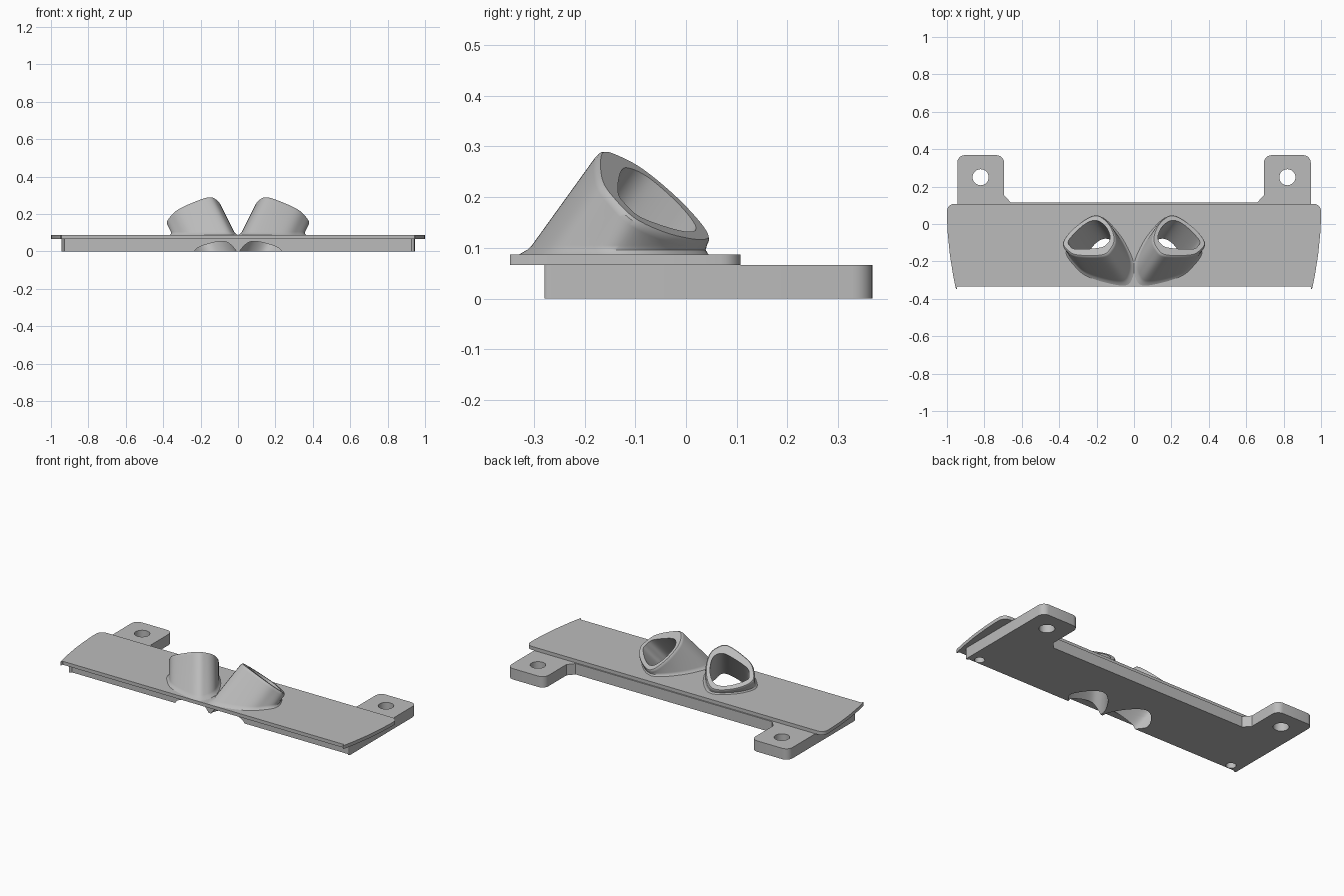
import bpy, bmesh, math
from mathutils import Vector

cube = bpy.data.objects.get("Cube")
if cube:
    bpy.data.objects.remove(cube, do_unlink=True)

grey = bpy.data.materials.new("plain grey")
grey.use_nodes = True
COLOUR = (0.5, 0.5, 0.5, 1)
grey.diffuse_color = COLOUR
grey.node_tree.nodes["Principled BSDF"].inputs["Base Color"].default_value = COLOUR

SEAM, TOP = 0.066, 0.087          # plate heights
AXIS = Vector((0.5, 0.72, 1))     # lean of the left spout
CENTRE = Vector((0.23, -0.07))    # middle of the spout mouth


def loft(name, rings, closed=False):
    """Skin a list of equal rings; cap the ends or join them in a loop."""
    bm = bmesh.new()
    loops = [[bm.verts.new(p) for p in ring] for ring in rings]
    n = len(loops[0])
    pairs = list(zip(loops, loops[1:])) + ([(loops[-1], loops[0])] if closed else [])
    for a, b in pairs:
        for i in range(n):
            j = (i + 1) % n
            bm.faces.new((a[i], a[j], b[j], b[i]))
    if not closed:
        bm.faces.new(loops[0])
        bm.faces.new(loops[-1])
    bmesh.ops.recalc_face_normals(bm, faces=bm.faces)
    mesh = bpy.data.meshes.new(name)
    bm.to_mesh(mesh)
    bm.free()
    mesh.materials.append(grey)
    obj = bpy.data.objects.new(name, mesh)
    bpy.context.collection.objects.link(obj)
    return obj


def prism(name, outline, z0, z1):
    return loft(name, [[(x, y, z) for x, y in outline] for z in (z0, z1)])


def rounded(corners, steps=6):
    """Half outline of (x, y, radius) corners, rounded and mirrored in x."""
    half = []
    for i, (x, y, r) in enumerate(corners):
        p = Vector((x, y))
        if r == 0:
            half.append(p)
            continue
        a = p + (Vector(corners[i - 1][:2]) - p).normalized() * r
        b = p + (Vector(corners[i + 1][:2]) - p).normalized() * r
        for k in range(steps + 1):
            t = k / steps
            s = 1 - t
            ha, hb = a.lerp(p, 0.55), b.lerp(p, 0.55)
            half.append(a * s**3 + ha * 3 * s * s * t + hb * 3 * s * t * t + b * t**3)
    return half + [Vector((-p.x, p.y)) for p in reversed(half)]


def smooth_loop(points, steps=8):
    """Closed smooth curve through the points."""
    pts = [Vector(p) for p in points]
    n, out = len(pts), []
    for i in range(n):
        a, b, c, d = (pts[(i + k) % n] for k in (-1, 0, 1, 2))
        for k in range(steps):
            t = k / steps
            out.append(0.5 * (2 * b + (c - a) * t + (2 * a - 5 * b + 4 * c - d) * t * t
                              + (3 * b - a - 3 * c + d) * t**3))
    return out


def circle(x, y, r, n=32):
    return [(x + r * math.cos(math.tau * i / n), y + r * math.sin(math.tau * i / n))
            for i in range(n)]


def cut(obj, cutter):
    mod = obj.modifiers.new("cut", 'BOOLEAN')
    mod.operation, mod.solver, mod.object = 'DIFFERENCE', 'EXACT', cutter
    bpy.context.view_layer.objects.active = obj
    bpy.ops.object.modifier_apply(modifier=mod.name)


# Spout mouth outlines, seen from above
outer = smooth_loop([(.383, -.096), (.32, -.016), (.209, .05), (.133, .005), (.1, -.075),
                     (.12, -.134), (.17, -.17), (.305, -.17), (.36, -.143)])
inner = smooth_loop([(.348, -.085), (.275, -.01), (.209, .02), (.155, -.01), (.128, -.07),
                     (.15, -.112), (.2, -.129), (.31, -.134), (.342, -.117)])


def mouth(outline, scale=1, lift=0):
    """Ring on the slanted mouth plane, shifted along the spout."""
    ring = []
    for p in outline:
        q = CENTRE + (p - CENTRE) * scale
        z = 0.295 - 0.4 * (q.x - 0.16) - 0.72 * (q.y + 0.17)
        ring.append(Vector((q.x, q.y, z)) + AXIS * lift)
    return ring


def slide(outline, z, grow=1):
    """Ring slid down the spout to a level height."""
    ring = [p + AXIS * (z - p.z) for p in mouth(outline)]
    mid = sum(ring, Vector()) / len(ring)
    return [mid + (p - mid) * grow for p in ring]


def mirrored(rings, side):
    return [[(p.x * side, p.y, p.z) for p in ring] for ring in rings]


# Plates
base = prism("mounting_base", rounded([
    (0.945, -0.295, 0.03), (0.945, 0.368, 0.04), (0.695, 0.368, 0.04),
    (0.695, 0.155, 0), (0.66, 0.116, 0)]), 0, SEAM)
cover = prism("cover_plate", rounded([
    (0.948, -0.368, 0.035), (0.968, -0.27, 0), (0.985, -0.16, 0), (0.996, -0.05, 0),
    (1, 0.03, 0), (1, 0.108, 0.04), (0.9, 0.108, 0)]), SEAM, TOP)

cutters = []
spouts = []
for side, label in ((1, "left"), (-1, "right")):
    # Leaning spout: flared foot, wall, rounded lip, inside wall
    rings = [slide(outer, TOP - 0.002, 1.1), slide(outer, TOP + 0.003, 1.06),
             slide(outer, TOP + 0.009, 1.02), slide(outer, TOP + 0.018),
             mouth(outer, 1, -0.012), mouth(outer, 0.985, -0.004), mouth(outer, 0.95),
             mouth(inner), slide(inner, TOP - 0.002)]
    spouts.append(loft(label + "_spout", mirrored(rings, side), closed=True))

    # Bore through both plates
    bore = loft("bore_cutter", mirrored([slide(inner, -0.05), slide(inner, TOP + 0.02)], side))
    cut(cover, bore)
    # Tab hole and front pilot hole
    tab_hole = prism("tab_hole_cutter", circle(0.82 * side, 0.25, 0.043), -0.1, 0.2)
    pilot = prism("pilot_hole_cutter", circle(0.88 * side, -0.24, 0.028), -0.1, 0.2)
    for cutter in (bore, tab_hole, pilot):
        cut(base, cutter)
        cutters.append(cutter)

for cutter in cutters:
    bpy.data.objects.remove(cutter, do_unlink=True)

bpy.ops.object.select_all(action='DESELECT')
for obj in [base, cover] + spouts:
    obj.select_set(True)
bpy.context.view_layer.objects.active = base
bpy.ops.object.shade_smooth_by_angle(angle=math.radians(35))
